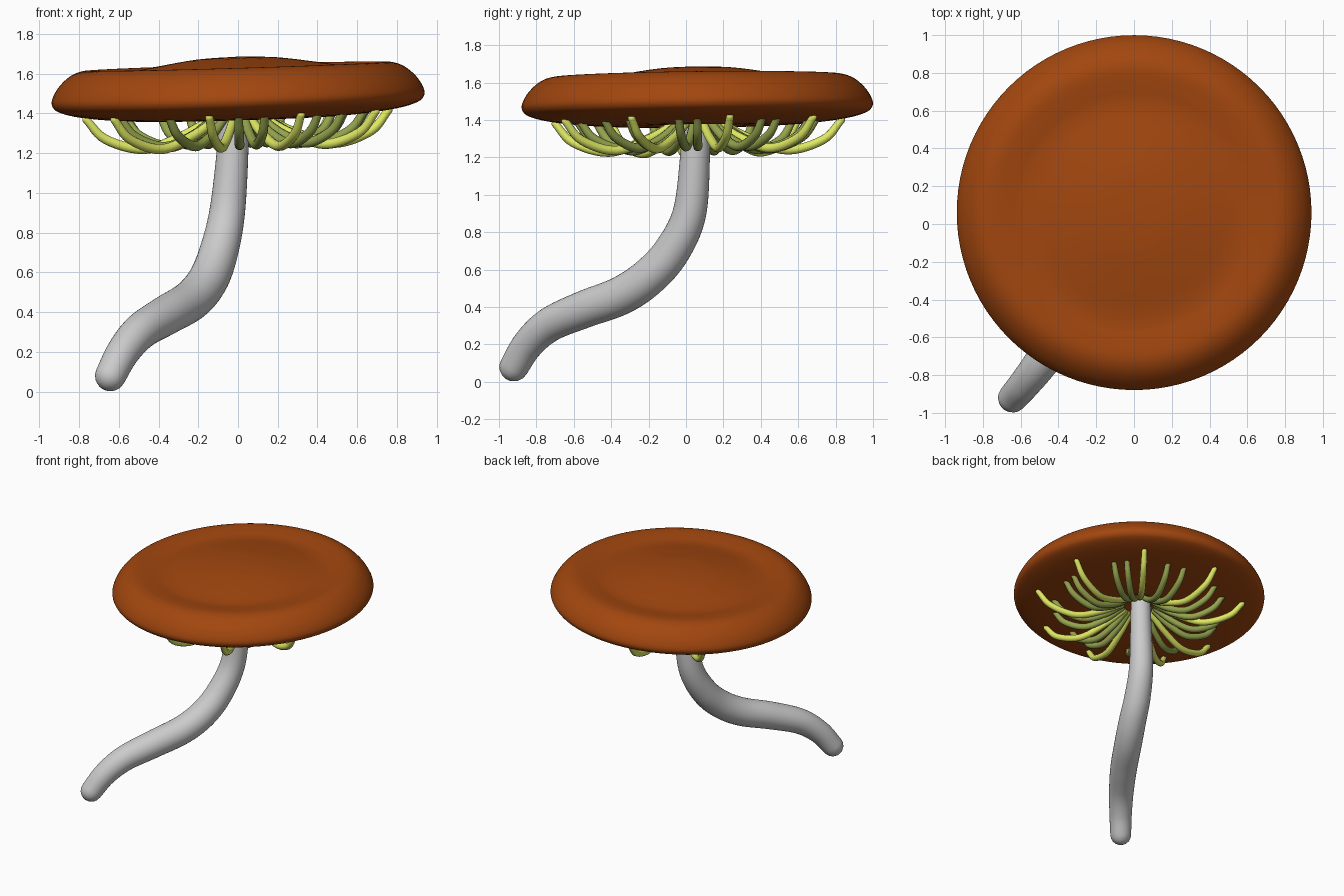
import bpy, bmesh, math
from mathutils import Matrix, Vector

if "Cube" in bpy.data.objects:
    bpy.data.objects.remove(bpy.data.objects["Cube"])

# Shared frame of the slightly tilted cap and its gills
TILT = Matrix.Translation((0, 0.06, 1.5)) @ Matrix.Rotation(0.012, 4, 'X') \
    @ Matrix.Rotation(-0.03, 4, 'Y') @ Matrix.Translation((0, 0, -1.5))


def material(name, rgb):
    m = bpy.data.materials.new(name)
    m.diffuse_color = (*rgb, 1)
    m.use_nodes = True
    m.node_tree.nodes["Principled BSDF"].inputs["Base Color"].default_value = m.diffuse_color
    return m


def smooth_path(pts, steps):
    """Catmull-Rom samples through points of any dimension."""
    p = [Vector(q) for q in pts]
    p = [2 * p[0] - p[1]] + p + [2 * p[-1] - p[-2]]
    out = []
    for i in range(1, len(p) - 2):
        a, b, c, d = p[i - 1:i + 3]
        for s in range(steps):
            t = s / steps
            out.append(0.5 * (2 * b + (c - a) * t + (2 * a - 5 * b + 4 * c - d) * t * t
                              + (3 * b - a - 3 * c + d) * t ** 3))
    out.append(p[-2])
    return out


def finish(name, bm, mat=None):
    bmesh.ops.recalc_face_normals(bm, faces=bm.faces)
    for f in bm.faces:
        f.smooth = True
    me = bpy.data.meshes.new(name)
    bm.to_mesh(me)
    bm.free()
    ob = bpy.data.objects.new(name, me)
    bpy.context.collection.objects.link(ob)
    if mat:
        me.materials.append(mat)
    return ob


def tube(name, pts, mat=None, steps=6, sides=12):
    """Round-ended tube through (x, y, z, radius) points."""
    s = smooth_path(pts, steps)
    pos, rad = [v.to_3d() for v in s], [v[3] for v in s]
    tan = [(pos[min(i + 1, len(pos) - 1)] - pos[max(i - 1, 0)]).normalized()
           for i in range(len(pos))]
    # hemispherical ends
    angles = [math.radians(a) for a in (20, 40, 60, 80)]
    tail = [(pos[-1] + tan[-1] * rad[-1] * math.sin(a), tan[-1], rad[-1] * math.cos(a))
            for a in angles]
    head = [(pos[0] - tan[0] * rad[0] * math.sin(a), tan[0], rad[0] * math.cos(a))
            for a in reversed(angles)]
    rings = head + list(zip(pos, tan, rad)) + tail
    bm = bmesh.new()
    loops = []
    u = rings[0][1].orthogonal().normalized()
    for p, t, r in rings:
        u = (u - t * u.dot(t)).normalized()
        w = t.cross(u)
        loops.append([bm.verts.new(p + r * (u * math.cos(k * math.tau / sides)
                                            + w * math.sin(k * math.tau / sides)))
                      for k in range(sides)])
    for a, b in zip(loops, loops[1:]):
        for k in range(sides):
            j = (k + 1) % sides
            bm.faces.new((a[k], a[j], b[j], b[k]))
    bm.faces.new(loops[0])
    bm.faces.new(loops[-1])
    return finish(name, bm, mat)


brown = material("cap_brown", (0.36, 0.062, 0.0045))
lime = material("gill_lime", (0.74, 0.82, 0.125))
olive = material("gill_olive", (0.30, 0.37, 0.075))

# Cap: lathed profile with low central dome, dip and rounded rim
profile = [(0, 1.686), (0.2, 1.677), (0.4, 1.648), (0.52, 1.628), (0.6, 1.623),
           (0.68, 1.632), (0.77, 1.637), (0.84, 1.613), (0.90, 1.56), (0.935, 1.50),
           (0.935, 1.46), (0.90, 1.43), (0.80, 1.403), (0.62, 1.381), (0.4, 1.37),
           (0.2, 1.374), (0.12, 1.41), (0, 1.43)]
bm = bmesh.new()
prof = smooth_path(profile, 4)
verts = [bm.verts.new((p.x, 0, p.y)) for p in prof]
edges = [bm.edges.new(e) for e in zip(verts, verts[1:])]
bmesh.ops.spin(bm, geom=verts + edges, cent=(0, 0, 0), axis=(0, 0, 1),
               angle=math.tau, steps=96, use_merge=True)
bmesh.ops.remove_doubles(bm, verts=bm.verts, dist=1e-4)
bm.transform(TILT)
finish("cap", bm, brown)

# Stem: S-curved, thickest in the middle
tube("stem", [(-0.642, -0.92, 0.08, 0.078), (-0.578, -0.845, 0.2, 0.084),
              (-0.488, -0.73, 0.305, 0.092), (-0.36, -0.55, 0.385, 0.1),
              (-0.235, -0.35, 0.46, 0.103), (-0.152, -0.2, 0.56, 0.102),
              (-0.098, -0.075, 0.7, 0.098), (-0.055, 0.018, 0.9, 0.09),
              (-0.028, 0.048, 1.2, 0.08), (-0.02, 0.055, 1.43, 0.074)],
     steps=8, sides=32)


def gill(name, degrees, reach, low, mat):
    """Strand drooping from beside the stem and rising into the cap."""
    a, start = math.radians(degrees), 0.13
    arc = [(0, 1.38, 0.022), (0.25, 1.295, 0.024), (0.55, low, 0.025),
           (0.85, low + 0.055, 0.024), (1, 1.393, 0.020)]
    pts = []
    for f, z, w in arc:
        r = start + f * (reach - start)
        pts.append((*(TILT @ Vector((r * math.cos(a), r * math.sin(a), z))), w))
    tube(name, pts, mat)


# Gills: long bright strands, with shorter dark ones irregularly between
for i, d in enumerate((13, 53, 97, 137, 188, 216, 259, 294, 333)):
    gill(f"long_gill_{i + 1:02d}", d, 0.775, 1.235, lime)
for i, d in enumerate((0, 33, 42, 70, 82, 113, 128, 153, 168, 202,
                       237, 270, 282, 309, 325, 351)):
    gill(f"short_gill_{i + 1:02d}", d, 0.64, 1.245, olive)
